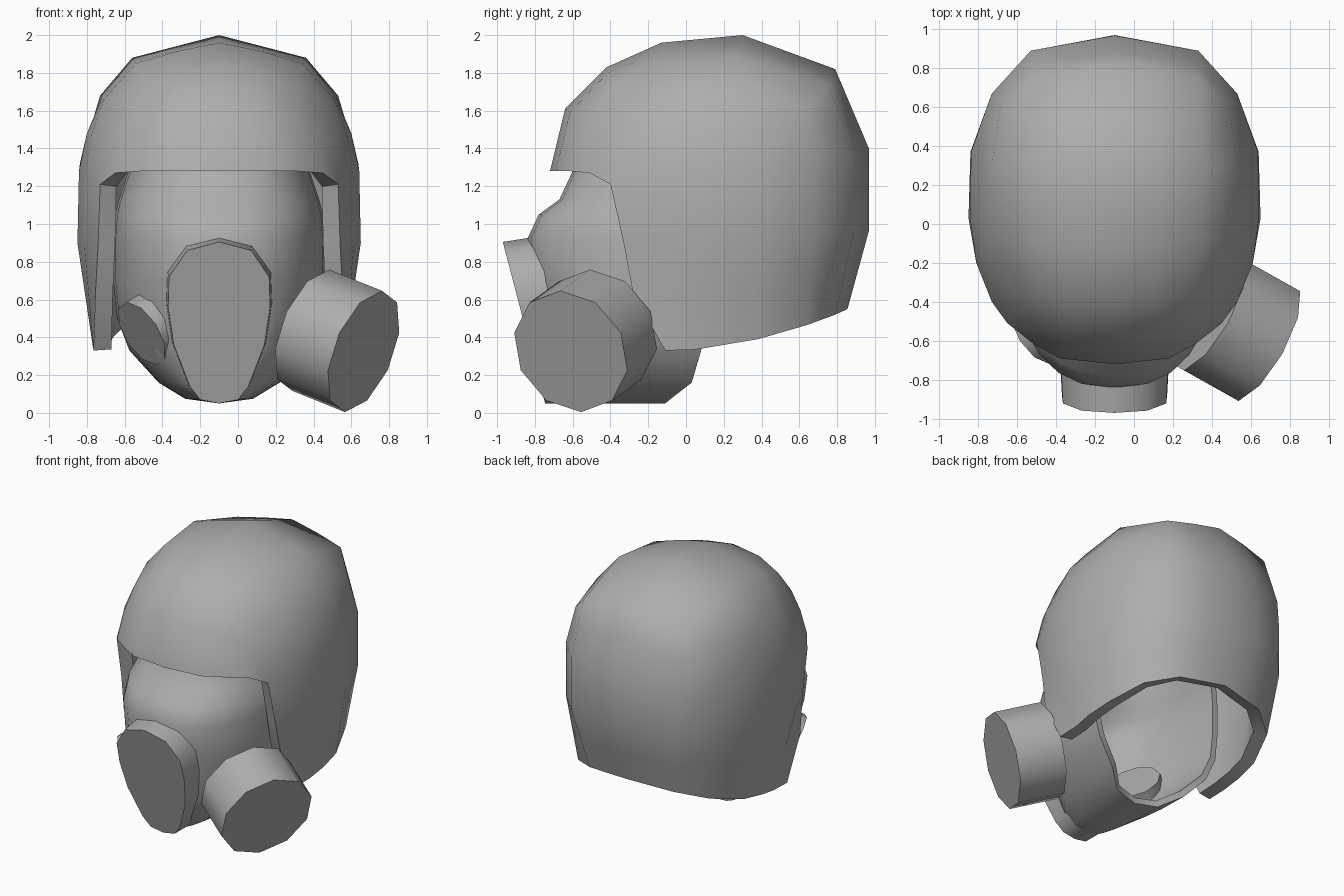
import bpy, bmesh, math
from mathutils import Vector

if "Cube" in bpy.data.objects:
    bpy.data.objects.remove(bpy.data.objects["Cube"])

CX = -0.1  # centre line of helmet and mask
grey = bpy.data.materials.new("plain_grey")
grey.diffuse_color = (0.42, 0.42, 0.42, 1)
grey.use_nodes = True
grey.node_tree.nodes["Principled BSDF"].inputs["Base Color"].default_value = grey.diffuse_color


def finish(name, bm, thickness=0, angle=45):
    """Turn a bmesh into a smooth-shaded object, optionally thickened inward."""
    bmesh.ops.remove_doubles(bm, verts=bm.verts, dist=0.0005)
    bmesh.ops.recalc_face_normals(bm, faces=bm.faces)
    mid = sum((v.co for v in bm.verts), Vector()) / len(bm.verts)
    if sum((f.calc_center_median() - mid).dot(f.normal) * f.calc_area() for f in bm.faces) < 0:
        bmesh.ops.reverse_faces(bm, faces=bm.faces)
    me = bpy.data.meshes.new(name)
    bm.to_mesh(me)
    bm.free()
    me.materials.append(grey)
    ob = bpy.data.objects.new(name, me)
    bpy.context.collection.objects.link(ob)
    bpy.context.view_layer.objects.active = ob
    ob.select_set(True)
    if thickness:
        mod = ob.modifiers.new("thickness", 'SOLIDIFY')
        mod.thickness = thickness
        mod.offset = -1
        bpy.ops.object.modifier_apply(modifier=mod.name)
    bpy.ops.object.shade_smooth_by_angle(angle=math.radians(angle))
    ob.select_set(False)
    return ob


def skin(bm, rows):
    """Quads between neighbouring rows of points."""
    vr = [[bm.verts.new(p) for p in r] for r in rows]
    for a, b in zip(vr, vr[1:]):
        for i in range(len(a) - 1):
            bm.faces.new((a[i], a[i + 1], b[i + 1], b[i]))


def between(p, q):
    return [tuple((a + b) / 2 for a, b in zip(u, v)) for u, v in zip(p, q)]


# Helmet crown: rows across the half width, from front to back
front_row = [(0, -.42, 1.83), (.22, -.415, 1.80), (.40, -.38, 1.735), (.53, -.32, 1.62)]
fore_row = [(0, -.13, 1.96), (.22, -.125, 1.915), (.44, -.11, 1.85), (.61, -.07, 1.66)]
top_row = [(0, .30, 2.0), (.23, .29, 1.94), (.46, .28, 1.88), (.63, .30, 1.68)]
rear_row = [(0, .79, 1.82), (.215, .78, 1.78), (.43, .75, 1.74), (.585, .62, 1.60)]
crown = [front_row, between(front_row, fore_row), fore_row,
         between(fore_row, top_row), top_row, rear_row]
rim = front_row + [r[3] for r in crown[1:]] + rear_row[2::-1]
# brow level: half outline from front centre to back centre
brow = [(0, -.72, 1.28), (.28, -.69, 1.28), (.41, -.62, 1.28), (.55, -.51, 1.27),
        (.63, -.40, 1.21), (.71, -.2, 1.26), (.742, .03, 1.28), (.737, .37, 1.32),
        (.63, .67, 1.34), (.43, .89, 1.36), (.215, .929, 1.38), (0, .968, 1.40)]
temple = between(rim, brow)
temple[:7] = [(0, -.64, 1.61), (.25, -.615, 1.59), (.40, -.54, 1.54), (.53, -.46, 1.46),
              (.63, -.30, 1.42), (.68, -.13, 1.46), (.70, .07, 1.48)]
# side and neck rows, from the face opening round to the back
cheek = [(.64, -.33, .90), (.715, -.15, .9), (.75, .03, .9), (.74, .37, .92),
         (.63, .67, .94), (.43, .89, .96), (.215, .93, .965), (0, .97, .97)]
hem = [(.665, -.11, .33), (.665, .05, .335), (.67, .2, .36), (.65, .38, .39),
       (.55, .64, .465), (.35, .79, .52), (.175, .823, .535), (0, .855, .55)]
middle = between(cheek, hem)
middle[0] = (.655, -.28, .63)

bm = bmesh.new()
for s in (1, -1):
    for rows in (crown, [rim, temple, brow], [brow[4:], cheek, middle, hem]):
        skin(bm, [[(CX + s * x, y, z) for x, y, z in r] for r in rows])
shell = finish("helmet_shell", bm, 0.095, 50)
for v in shell.data.vertices:  # level underside of the brow
    if v.co.y < -.45 and 1.2 < v.co.z < 1.268:
        v.co.z = 1.285

# Face mask: half-round levels, open at the back (height, front y, half width, back y)
levels = [(1.45, -.52, .44, .1), (1.28, -.60, .48, .1), (1.13, -.67, .53, .1),
          (1.05, -.78, .55, .1), (.92, -.84, .56, .1), (.7, -.81, .56, .1),
          (.5, -.77, .54, .1), (.33, -.74, .475, .08), (.16, -.72, .32, .03),
          (.075, -.70, .18, -.08), (.05, -.68, 0, -.11)]
bm = bmesh.new()
rows = []
for z, yf, hw, yb in levels:
    row = []
    for i in range(15):
        a = math.pi * (i / 14 - .5)
        c, s = abs(math.cos(a)) ** .8, math.copysign(abs(math.sin(a)) ** .8, a)
        row.append((CX + hw * s, yb - (yb - yf) * c, z))
    rows.append(row)
skin(bm, rows)
finish("face_mask", bm, 0.045, 55)

# Muzzle: tilted shield-shaped plug on the front of the mask
half = [(0, .905), (.17, .86), (.265, .72), (.27, .56), (.24, .36), (.155, .14), (.1, .07), (0, .05)]
shape = half + [(-x, z) for x, z in half[-2:0:-1]]
bm = bmesh.new()
front, back = [], []
for x, z in shape:
    y = -.97 + (.905 - z) * .262
    front.append(bm.verts.new((CX + x, y, z)))
    back.append(bm.verts.new((CX + x * 1.04, y + .04 + .2 * (.4 + .6 * z), z + .04 * z)))
n = len(shape)
for i in range(n):
    j = (i + 1) % n
    bm.faces.new((front[i], front[j], back[j], back[i]))
bm.faces.new(front)
bm.faces.new(back[::-1])
finish("muzzle", bm)


def drum(name, face, axis, radius, length, sides):
    """Capped cylinder whose outer face is centred on the given point."""
    d = Vector(axis).normalized()
    bm = bmesh.new()
    bmesh.ops.create_cone(bm, cap_ends=True, segments=sides, radius1=radius,
                          radius2=radius, depth=length)
    rot = d.to_track_quat('Z', 'Y')
    for v in bm.verts:
        v.co = rot @ v.co + Vector(face) - d * length / 2
    finish(name, bm)


# Filter canister, and the small capped port on the other cheek
drum("filter_canister", (.665, -.61, .325), (.82, -.46, -.33), .34, .34, 10)
drum("cheek_port", (-.51, -.55, .42), (-.74, -.47, -.48), .19, .15, 10)
